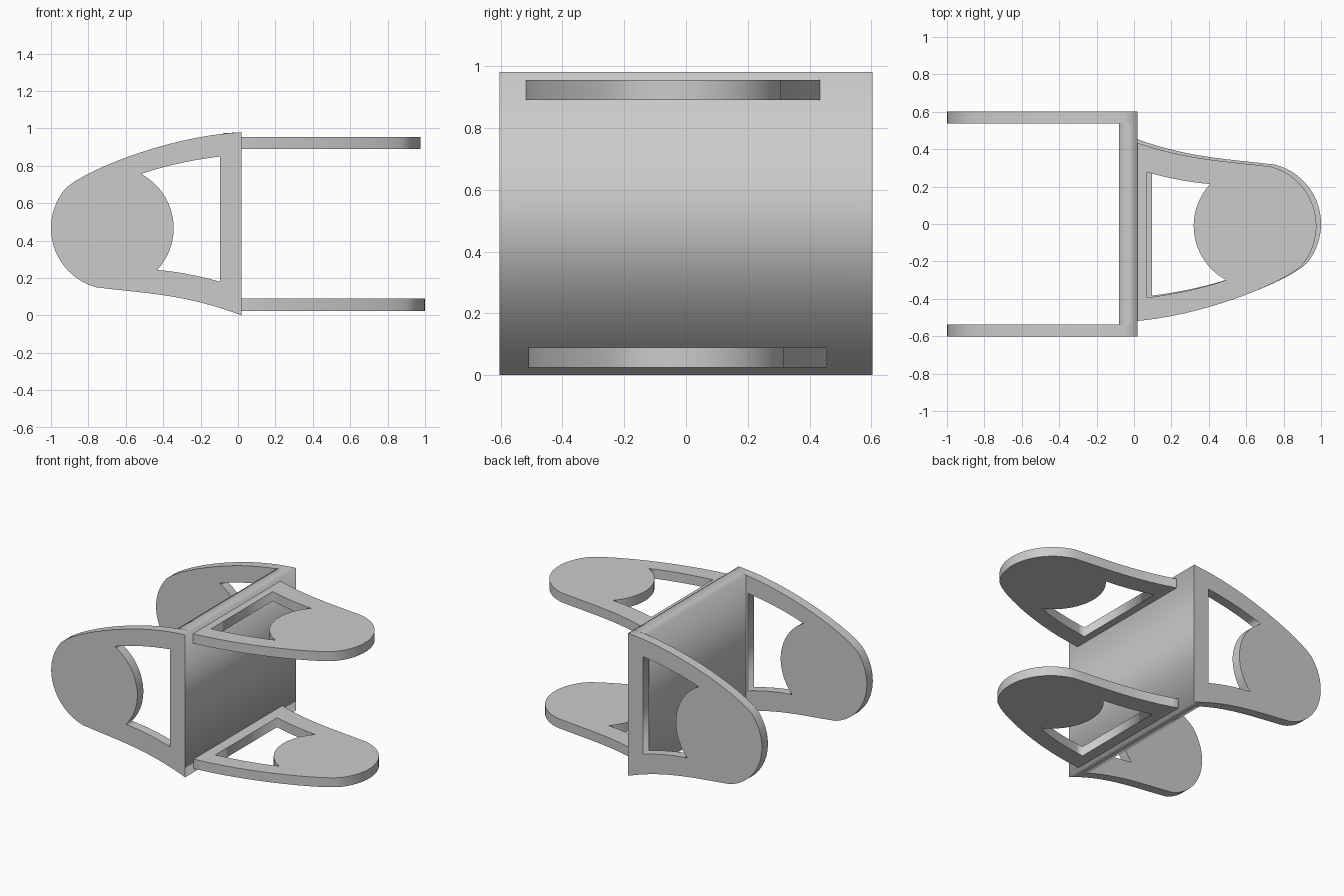
import bpy
from math import radians, sin, cos, pi
from mathutils import Matrix
from mathutils.geometry import interpolate_bezier

if "Cube" in bpy.data.objects:
    bpy.data.objects.remove(bpy.data.objects["Cube"])

CX, CZ, R = -0.672, 0.467, 0.328   # round end of every paddle


def arc(a0, a1, n):
    return [(CX + R * cos(radians(a0 + (a1 - a0) * i / n)),
             CZ + R * sin(radians(a0 + (a1 - a0) * i / n))) for i in range(n + 1)]


def bezier(a, b, c, d, n=12):
    pts = interpolate_bezier(*[(p[0], p[1], 0) for p in (a, b, c, d)], n)
    return [(p[0], p[1]) for p in pts]


# Outline: long upper sweep, round tip, S-shaped lower edge
tip = arc(140, 255, 22)
outline = (bezier((0.02, 0.98), (-0.38, 0.96), (-0.83, 0.77), tip[0], 16)[:-1] + tip
           + bezier(tip[-1], (-0.5, 0.118), (-0.28, 0.115), (0.02, 0.0))[1:])

# Opening: bounded by the round disc on one side and a straight bar on the other
disc = arc(62, -43, 20)
window = (bezier((-0.095, 0.85), (-0.22, 0.835), (-0.38, 0.805), disc[0], 8)[:-1] + disc
          + bezier(disc[-1], (-0.32, 0.235), (-0.2, 0.21), (-0.095, 0.18), 8)[1:])


def extruded(name, loops, half, matrix):
    """Filled 2D profile, extruded both ways and turned into a mesh."""
    cu = bpy.data.curves.new(name, 'CURVE')
    cu.dimensions = '2D'
    cu.fill_mode = 'BOTH'
    cu.extrude = half
    for loop in loops:
        s = cu.splines.new('POLY')
        s.points.add(len(loop) - 1)
        for p, (x, y) in zip(s.points, loop):
            p.co = (x, y, 0, 1)
        s.use_cyclic_u = True
    ob = bpy.data.objects.new(name, cu)
    bpy.context.collection.objects.link(ob)
    ob.matrix_world = matrix
    bpy.ops.object.select_all(action='DESELECT')
    ob.select_set(True)
    bpy.context.view_layer.objects.active = ob
    bpy.ops.object.convert(target='MESH')
    return bpy.context.object


upright = Matrix.Rotation(pi / 2, 4, 'X')

# Upright side paddles, front and back
for name, y in (("front_side_panel", -0.57), ("back_side_panel", 0.57)):
    extruded(name, [outline, window], 0.0325, Matrix.Translation((0, y, 0)) @ upright)

# Horizontal paddles: same shape turned half a circle and laid flat
for name, dx, y, z in (("lower_shelf", 0, 0.467, 0.0575), ("upper_shelf", -0.025, 0.457, 0.9225)):
    extruded(name, [outline, window], 0.0325,
             Matrix.Translation((dx, y, z)) @ Matrix.Rotation(pi, 4, 'Z'))

# Central plate between the side paddles
plate = [(0.02, 0.0), (0.02, 0.98), (-0.08, 0.974), (-0.08, 0.036)]
extruded("central_plate", [plate], 0.5375, upright)
